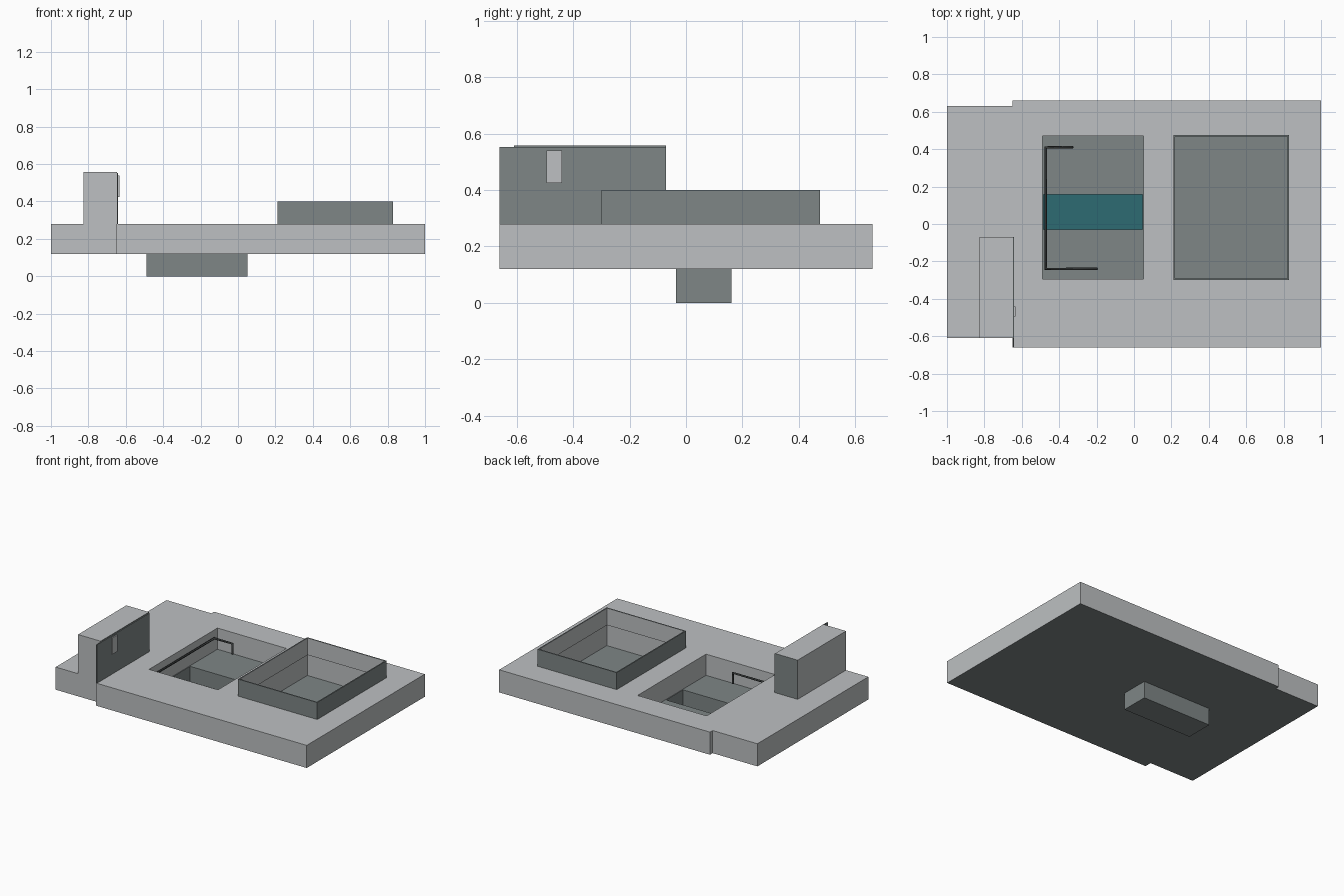
import bpy, bmesh
from mathutils import Vector

cube = bpy.data.objects.get("Cube")
if cube:
    bpy.data.objects.remove(cube, do_unlink=True)


def material(name, rgb):
    m = bpy.data.materials.new(name)
    m.use_nodes = True
    m.diffuse_color = (*rgb, 1)
    m.node_tree.nodes["Principled BSDF"].inputs["Base Color"].default_value = (*rgb, 1)
    return m


LIGHT = material("light grey concrete", (0.51, 0.53, 0.54))
GREY = material("dark grey tile", (0.21, 0.24, 0.24))
TEAL = material("teal tile", (0.026, 0.145, 0.17))
RAIL = material("charcoal metal", (0.04, 0.045, 0.045))


def finish(name, bm, mats, rule=None):
    bmesh.ops.recalc_face_normals(bm, faces=bm.faces)
    if rule:
        for f in bm.faces:
            f.material_index = rule(f)
    me = bpy.data.meshes.new(name)
    bm.to_mesh(me)
    bm.free()
    ob = bpy.data.objects.new(name, me)
    bpy.context.collection.objects.link(ob)
    for m in mats:
        me.materials.append(m)
    return ob


def box(name, x, y, z, mats, rule=None):
    bm = bmesh.new()
    bmesh.ops.create_cube(bm, size=1)
    for v in bm.verts:
        v.co = Vector([(a + b) / 2 + c * (b - a) for (a, b), c in zip((x, y, z), v.co)])
    return finish(name, bm, mats, rule)


def ring(name, x, y, z, t, mats, rule=None):
    """Four walls of thickness t, open above and below."""
    bm = bmesh.new()

    def loop(d, h):
        return [bm.verts.new((px, py, h)) for px, py in (
            (x[0] + d, y[0] + d), (x[1] - d, y[0] + d),
            (x[1] - d, y[1] - d), (x[0] + d, y[1] - d))]

    loops = [loop(0, z[0]), loop(0, z[1]), loop(t, z[1]), loop(t, z[0])]
    for a, b in zip(loops, loops[1:] + loops[:1]):
        for i in range(4):
            j = (i + 1) % 4
            bm.faces.new((a[i], a[j], b[j], b[i]))
    return finish(name, bm, mats, rule)


# Main levels and the two openings
BASE, FLOOR, DECK = 0.12, 0.13, 0.28
PIT_X, PIT_Y = (-0.49, 0.05), (-0.295, 0.47)
POOL_X, POOL_Y = (0.21, 0.83), (-0.3, 0.475)
TROUGH_Y = (-0.035, 0.162)

# Deck slab with stepped end, dark underside
bm = bmesh.new()
outline = [(-1, -0.61), (-0.65, -0.61), (-0.65, -0.66), (1, -0.66),
           (1, 0.66), (-0.65, 0.66), (-0.65, 0.63), (-1, 0.63)]
face = bm.faces.new([bm.verts.new((px, py, BASE)) for px, py in outline])
up = bmesh.ops.extrude_face_region(bm, geom=[face], use_keep_orig=True)
for v in up["geom"]:
    if isinstance(v, bmesh.types.BMVert):
        v.co.z = DECK
deck = finish("deck_slab", bm, [LIGHT, GREY], lambda f: int(f.normal.z < -0.5))

# Openings cut through the slab
for name, x, y in (("pit_cutter", PIT_X, PIT_Y), ("pool_cutter", POOL_X, POOL_Y)):
    cutter = box(name, x, y, (0, 0.5), [LIGHT])
    cutter.hide_render = True
    cutter.hide_viewport = False
    mod = deck.modifiers.new(name, 'BOOLEAN')
    mod.operation, mod.solver, mod.object = 'DIFFERENCE', 'EXACT', cutter
    bpy.context.view_layer.objects.active = deck
    bpy.ops.object.modifier_apply(modifier=name)
    bpy.data.objects.remove(cutter, do_unlink=True)

# Sunken floors
box("pit_front_floor", PIT_X, (PIT_Y[0], TROUGH_Y[0]), (BASE, FLOOR), [GREY])
box("pit_back_floor", PIT_X, (TROUGH_Y[1], PIT_Y[1]), (BASE, FLOOR), [GREY])
box("pool_floor", POOL_X, POOL_Y, (BASE, FLOOR), [GREY])

# Deep trough below the pit
ring("trough_walls", PIT_X, TROUGH_Y, (0, FLOOR), 0.005, [GREY])
box("trough_base", PIT_X, TROUGH_Y, (0, 0.006), [GREY])
box("trough_lining", (PIT_X[0] + 0.005, PIT_X[1] - 0.005),
    (TROUGH_Y[0] + 0.005, TROUGH_Y[1] - 0.005), (0.006, 0.012), [TEAL])

# Raised pool surround, pale inside
centre = Vector((sum(POOL_X) / 2, sum(POOL_Y) / 2, 0))


def faces_inward(f):
    flat = Vector((f.normal.x, f.normal.y, 0))
    return int(flat.dot(centre - f.calc_center_median()) > 0.01)


ring("pool_surround", POOL_X, POOL_Y, (DECK, 0.4), 0.008, [GREY, LIGHT], faces_inward)

# Service hut with cladding on the deck sides
box("hut", (-0.825, -0.648), (-0.61, -0.07), (DECK, 0.557), [LIGHT, GREY],
    lambda f: int(f.normal.x > 0.5 or f.normal.y > 0.5))
box("hut_side_panel", (-0.648, -0.642), (-0.66, -0.07), (DECK, 0.552), [GREY])
box("hut_side_plate", (-0.642, -0.634), (-0.495, -0.44), (0.425, 0.54), [LIGHT])

# Handrail around the pit with dropped ends
curve = bpy.data.curves.new("pit_handrail", 'CURVE')
curve.dimensions = '3D'
curve.bevel_depth = 0.008
curve.bevel_resolution = 1
curve.use_fill_caps = True
top, low, rx = 0.235, 0.16, -0.472
path = [(-0.2, -0.24, low), (-0.2, -0.24, top), (rx, -0.24, top),
        (rx, 0.41, top), (-0.33, 0.41, top), (-0.33, 0.41, low)]
spline = curve.splines.new('POLY')
spline.points.add(len(path) - 1)
for p, co in zip(spline.points, path):
    p.co = (*co, 1)
curve.materials.append(RAIL)
rail = bpy.data.objects.new("pit_handrail", curve)
bpy.context.collection.objects.link(rail)
